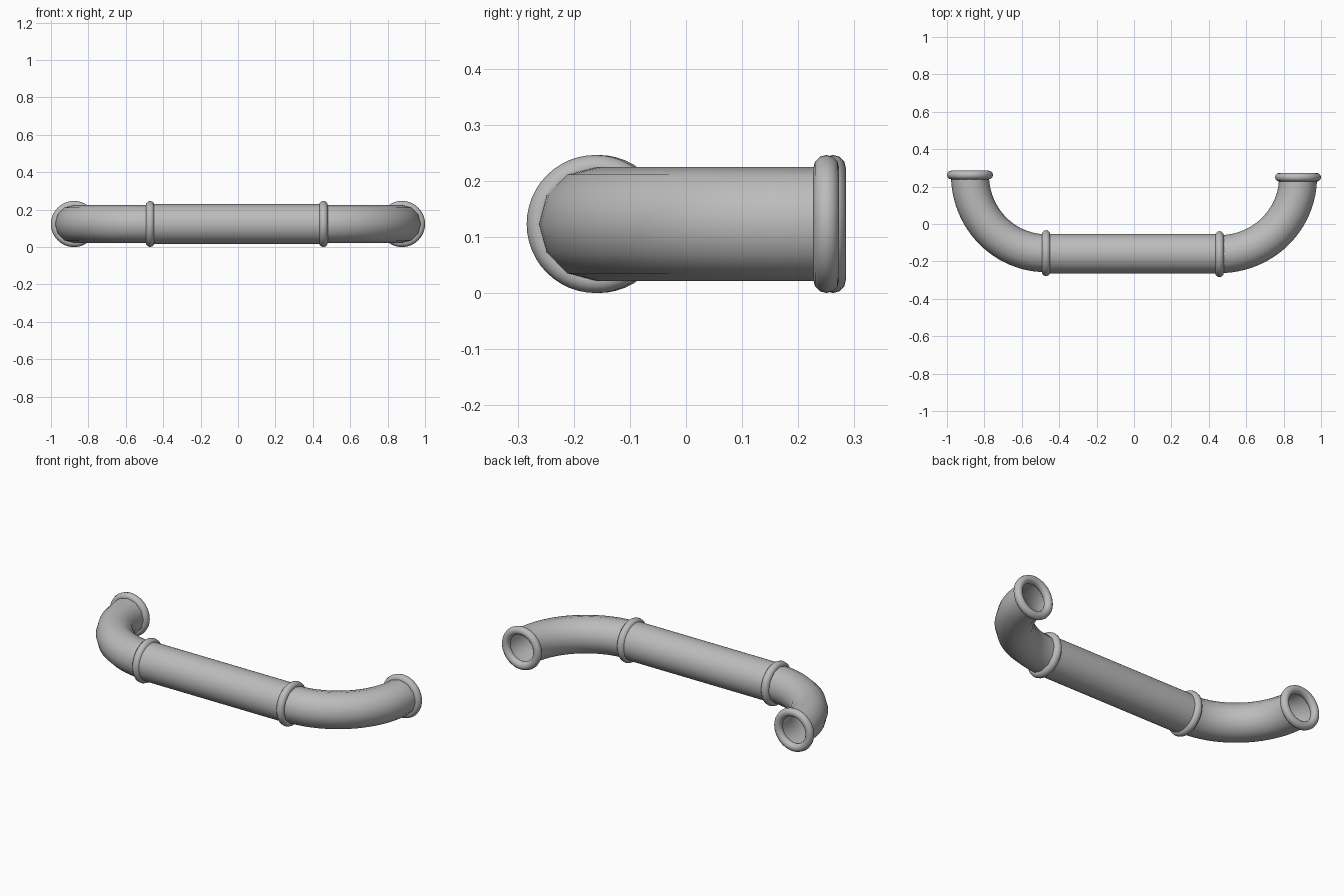
import bpy, bmesh, math
from mathutils import Vector

if "Cube" in bpy.data.objects:
    bpy.data.objects.remove(bpy.data.objects["Cube"])

ZC = 0.123  # height of the pipe centreline

metal = bpy.data.materials.new("grey metal")
metal.diffuse_color = (0.5, 0.5, 0.5, 1)
metal.use_nodes = True
metal.node_tree.nodes["Principled BSDF"].inputs["Base Color"].default_value = metal.diffuse_color


def finish(name, bm):
    bmesh.ops.recalc_face_normals(bm, faces=bm.faces)
    me = bpy.data.meshes.new(name)
    bm.to_mesh(me)
    bm.free()
    me.materials.append(metal)
    for p in me.polygons:
        p.use_smooth = True
    ob = bpy.data.objects.new(name, me)
    bpy.context.collection.objects.link(ob)
    return ob


def tube(name, path, radius, sides):
    """Open hollow tube; path is a list of (x, y, tangent) in the plane z = ZC."""
    bm = bmesh.new()
    rings = []
    for x, y, t in path:
        n = Vector((-t.y, t.x, 0)).normalized()
        ring = []
        for i in range(sides):
            a = 2 * math.pi * i / sides
            ring.append(bm.verts.new(Vector((x, y, ZC)) + n * radius * math.cos(a)
                                     + Vector((0, 0, radius * math.sin(a)))))
        rings.append(ring)
    for r0, r1 in zip(rings, rings[1:]):
        for i in range(sides):
            j = (i + 1) % sides
            bm.faces.new((r0[i], r0[j], r1[j], r1[i]))
    return finish(name, bm)


def ring(name, x, y, axis, major=0.1, minor=0.023, seg=48, sides=12):
    """Torus collar around the pipe, axis is 'X' or 'Y'."""
    bm = bmesh.new()
    grid = []
    for i in range(seg):
        a = 2 * math.pi * i / seg
        loop = []
        for k in range(sides):
            b = 2 * math.pi * k / sides
            r = major + minor * math.cos(b)
            d, u, v = minor * math.sin(b), r * math.cos(a), r * math.sin(a)
            co = (x + d, y + u, ZC + v) if axis == 'X' else (x + u, y + d, ZC + v)
            loop.append(bm.verts.new(co))
        grid.append(loop)
    for i in range(seg):
        for k in range(sides):
            i2, k2 = (i + 1) % seg, (k + 1) % sides
            bm.faces.new((grid[i][k], grid[i2][k], grid[i2][k2], grid[i][k2]))
    return finish(name, bm)


# straight middle pipe
along = Vector((1, 0, 0))
tube("straight_pipe", [(-0.47, -0.159, along), (0.457, -0.159, along)], 0.106, 48)

# elbows, joint collars and end flanges; small offsets differ per side
for side, s, jx, jy, ey in (("left", -1, 0.47, -0.156, 0.262),
                            ("right", 1, 0.457, -0.161, 0.25)):
    ex = 0.877
    rx, ry = ex - jx, ey - jy
    path = []
    for i in range(25):
        a = math.pi / 2 * i / 24
        path.append((s * (jx + rx * math.sin(a)), ey - ry * math.cos(a),
                     Vector((s * rx * math.cos(a), ry * math.sin(a), 0))))
    tube(side + "_elbow", path, 0.1015, 12)
    ring(side + "_joint_collar", s * jx, jy, 'X')
    ring(side + "_end_flange", s * ex, ey, 'Y')
